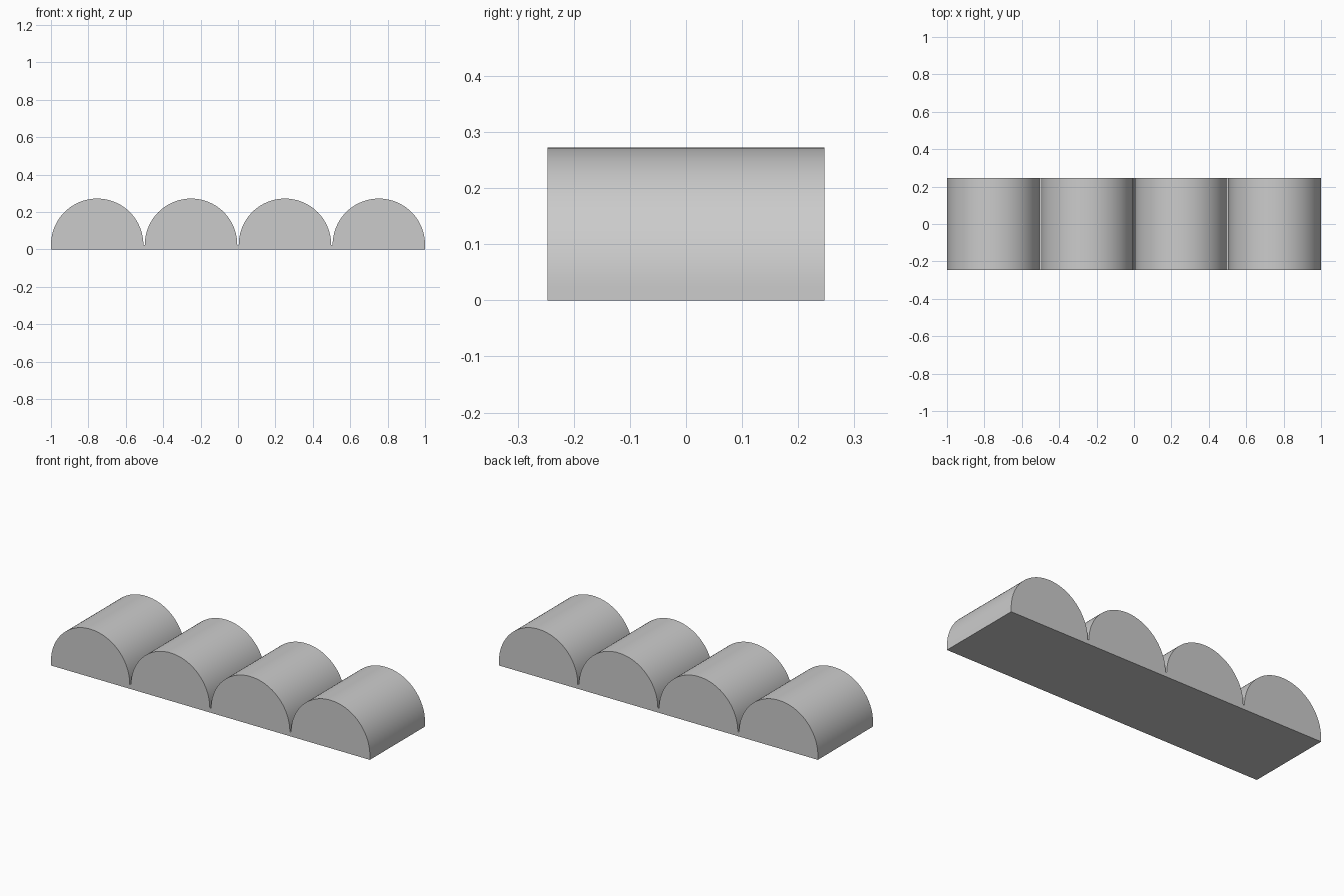
import bpy, bmesh, math

cube = bpy.data.objects.get("Cube")
if cube:
    bpy.data.objects.remove(cube, do_unlink=True)

RADIUS, SPACING, BASE, HALF_DEPTH, STEPS = 0.247, 0.502, 0.025, 0.247, 48

# Plain grey material
grey = bpy.data.materials.new("plain_grey")
grey.use_nodes = True
colour = (0.6, 0.6, 0.6, 1)
grey.diffuse_color = colour
grey.node_tree.nodes["Principled BSDF"].inputs["Base Color"].default_value = colour

# Profile: four half-round ridges joined by a thin base strip
profile = [(1, 0), (-1, 0)]
for ridge in range(4):
    centre = (ridge - 1.5) * SPACING
    for i in range(STEPS + 1):
        a = math.pi * (1 - i / STEPS)
        profile.append((centre + RADIUS * math.cos(a), BASE + RADIUS * math.sin(a)))

# Extrude the profile from front to back
bm = bmesh.new()
face = bm.faces.new([bm.verts.new((x, -HALF_DEPTH, z)) for x, z in profile])
extruded = bmesh.ops.extrude_face_region(bm, geom=[face])
back = [v for v in extruded["geom"] if isinstance(v, bmesh.types.BMVert)]
bmesh.ops.translate(bm, verts=back, vec=(0, 2 * HALF_DEPTH, 0))
bmesh.ops.recalc_face_normals(bm, faces=bm.faces)

mesh = bpy.data.meshes.new("ridged_block")
bm.to_mesh(mesh)
bm.free()
mesh.materials.append(grey)
block = bpy.data.objects.new("ridged_block", mesh)
bpy.context.collection.objects.link(block)

# Smooth ridges with crisp ends and grooves
bpy.ops.object.select_all(action="DESELECT")
block.select_set(True)
bpy.context.view_layer.objects.active = block
bpy.ops.object.shade_smooth_by_angle(angle=math.radians(30))
